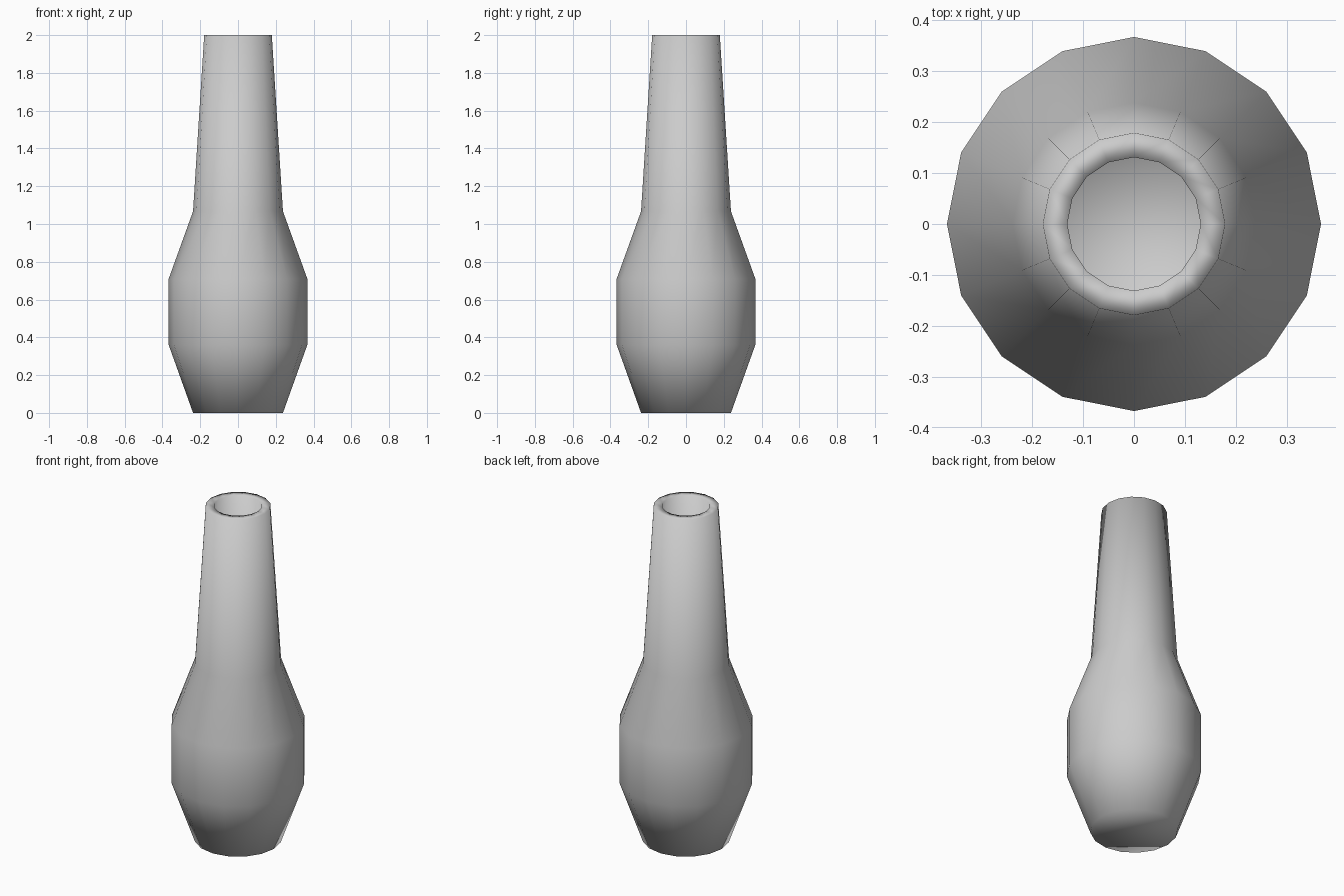
import bpy, bmesh
from math import cos, sin, pi

if "Cube" in bpy.data.objects:
    bpy.data.objects.remove(bpy.data.objects["Cube"])

SIDES = 16

# Wall profile (radius, z): outside from base to rim, then inside down to the floor
profile = [(0.238, 0), (0.367, 0.36), (0.367, 0.71), (0.238, 1.067), (0.179, 2.0),
           (0.131, 2.0), (0.19, 1.055), (0.317, 0.70), (0.317, 0.37), (0.202, 0.05)]

bm = bmesh.new()
rings = [[bm.verts.new((r * cos(2 * pi * i / SIDES), r * sin(2 * pi * i / SIDES), z))
          for i in range(SIDES)] for r, z in profile]

# Walls and rim
for low, high in zip(rings, rings[1:]):
    for i in range(SIDES):
        j = (i + 1) % SIDES
        bm.faces.new((low[i], low[j], high[j], high[i]))

# Underside and inner floor
bm.faces.new(rings[0][::-1])
bm.faces.new(rings[-1])
bmesh.ops.recalc_face_normals(bm, faces=bm.faces)
for f in bm.faces:
    f.smooth = True

mesh = bpy.data.meshes.new("vase")
bm.to_mesh(mesh)
bm.free()
bpy.context.collection.objects.link(bpy.data.objects.new("vase", mesh))
